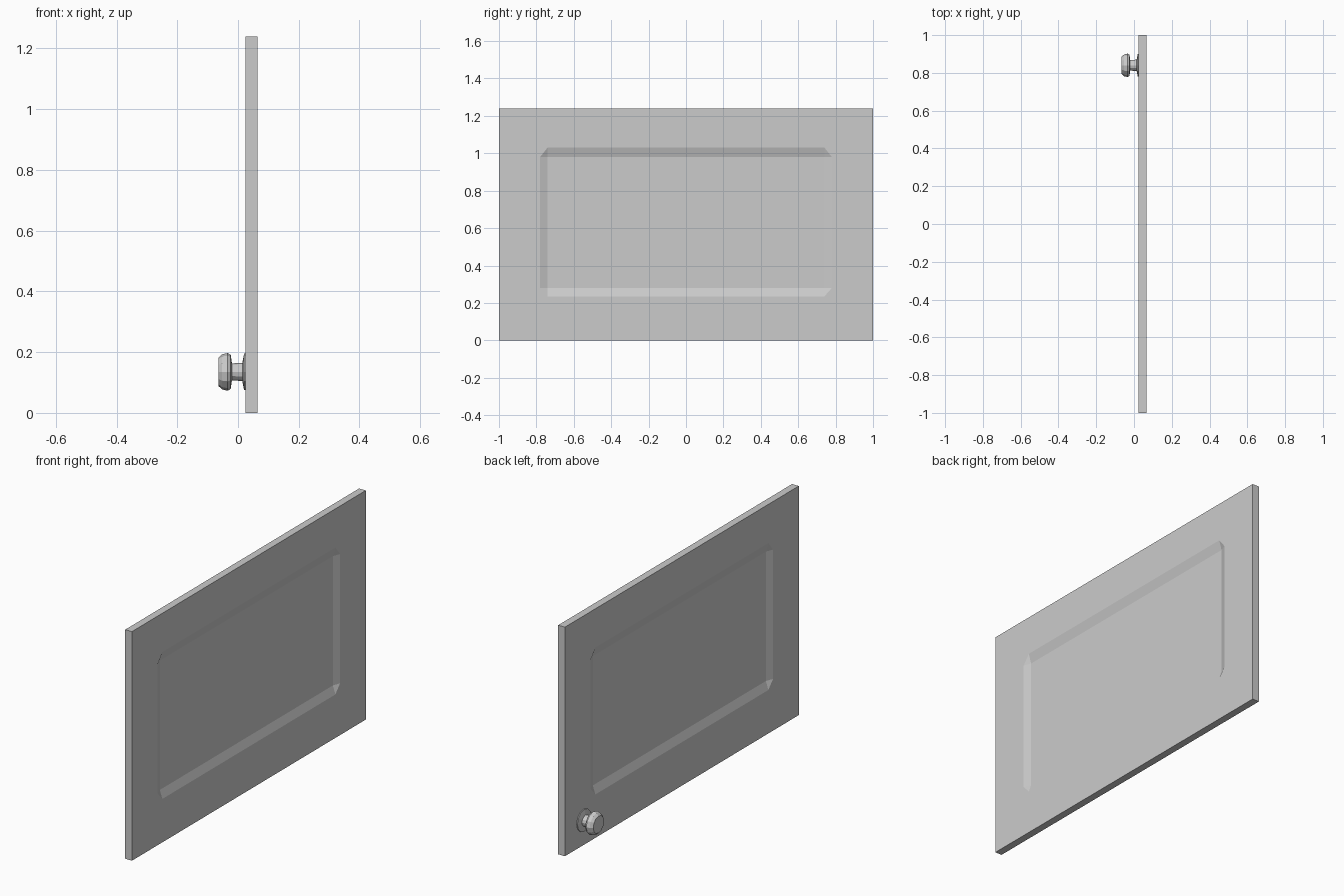
import bpy, bmesh, math

if "Cube" in bpy.data.objects:
    bpy.data.objects.remove(bpy.data.objects["Cube"])

X0, X1, HEIGHT = 0.025, 0.065, 1.24
DEPTH = 0.015


def make_object(name, bm):
    bmesh.ops.recalc_face_normals(bm, faces=bm.faces)
    mesh = bpy.data.meshes.new(name)
    bm.to_mesh(mesh)
    bm.free()
    obj = bpy.data.objects.new(name, mesh)
    bpy.context.collection.objects.link(obj)
    return obj


# Door slab with a sunken, bevelled panel on both faces
def door_face(bm, x, inner_x):
    border = [(-1, 0), (1, 0), (1, HEIGHT), (-1, HEIGHT)]
    a, b, c, d = 0.78, 0.74, 0.235, 0.28          # recess rim and floor limits
    e, f = 0.98, 1.03
    rim = [(-a, d), (-b, c), (b, c), (a, d), (a, e), (b, f), (-b, f), (-a, e)]
    floor = [(-b, d), (b, d), (b, e), (-b, e)]
    o = [bm.verts.new((x, y, z)) for y, z in border]
    r = [bm.verts.new((x, y, z)) for y, z in rim]
    i = [bm.verts.new((inner_x, y, z)) for y, z in floor]
    for k in range(4):
        n = (k + 1) % 4
        p, q, s = r[2 * k], r[2 * k + 1], r[(2 * k + 2) % 8]
        bm.faces.new((o[k], o[n], s, q))          # flat frame
        bm.faces.new((o[k], q, p))                # frame corner
        bm.faces.new((q, s, i[n], i[k]))          # recess slope
        bm.faces.new((p, q, i[k]))                # recess corner
    # the frame's mitre step is closed by the corner triangles
    bm.faces.new(i)
    return o


bm = bmesh.new()
back = door_face(bm, X0, X0 + DEPTH)
front = door_face(bm, X1, X1 - DEPTH)
for k in range(4):
    n = (k + 1) % 4
    bm.faces.new((back[k], back[n], front[n], front[k]))
make_object("door_panel", bm)

# Turned faceted knob: (x, radius) profile around a horizontal axis
profile = [(0.026, 0.060), (0.020, 0.060), (0.014, 0.030), (-0.020, 0.028),
           (-0.024, 0.056), (-0.034, 0.062), (-0.052, 0.058), (-0.065, 0.046)]
SIDES, CY, CZ = 12, 0.84, 0.135
bm = bmesh.new()
rings = [[bm.verts.new((x, CY + r * math.cos(2 * math.pi * k / SIDES),
                        CZ + r * math.sin(2 * math.pi * k / SIDES)))
          for k in range(SIDES)] for x, r in profile]
for lo, hi in zip(rings, rings[1:]):
    for k in range(SIDES):
        n = (k + 1) % SIDES
        bm.faces.new((lo[k], lo[n], hi[n], hi[k]))
bm.faces.new(rings[0])
bm.faces.new(rings[-1])
make_object("door_knob", bm)
